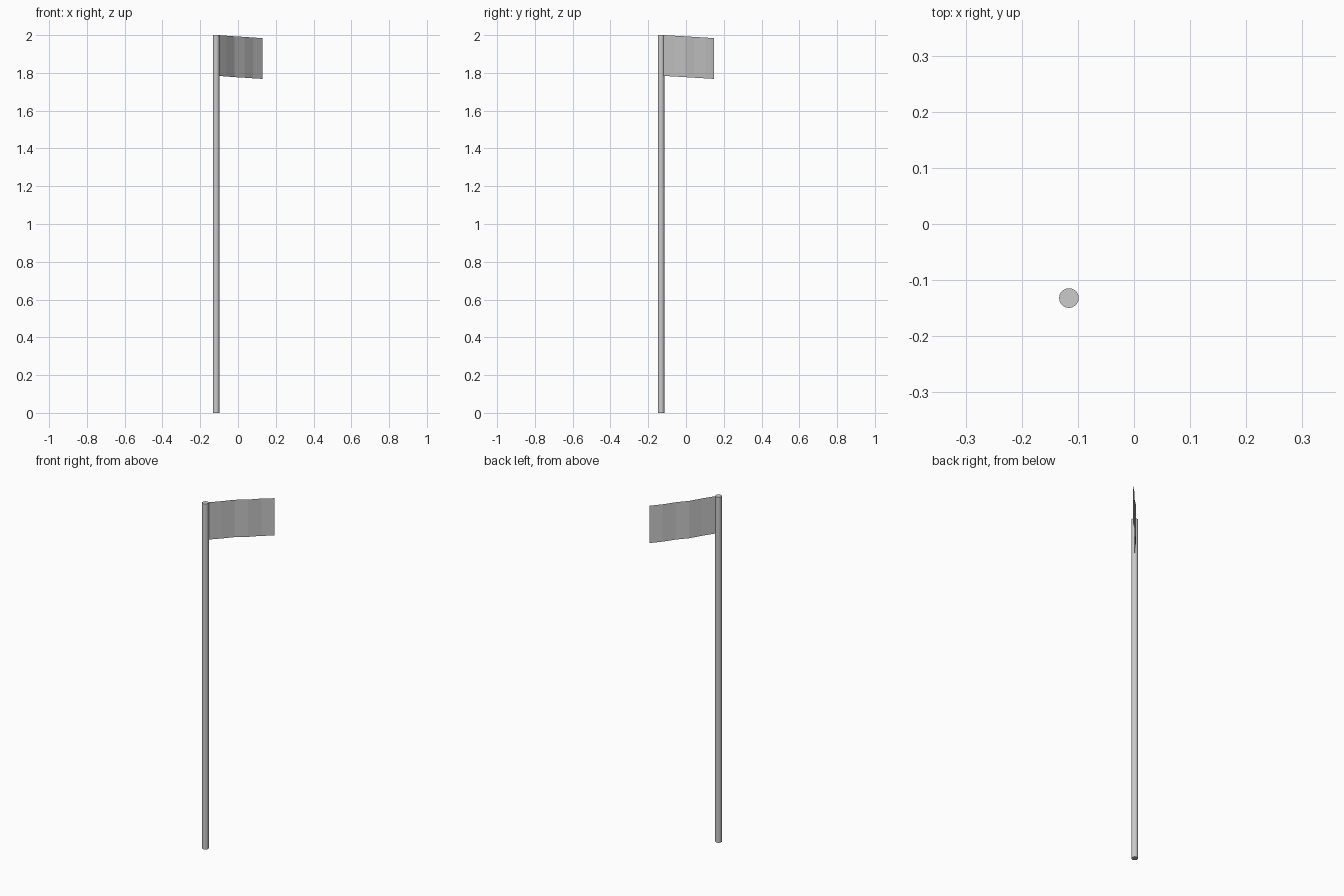
import bpy
import bmesh
from mathutils import Vector

if "Cube" in bpy.data.objects:
    bpy.data.objects.remove(bpy.data.objects["Cube"])

# Pole: plain round post, full height
bpy.ops.mesh.primitive_cylinder_add(vertices=20, radius=0.0175, depth=2.0,
                                    location=(-0.116, -0.132, 1.0))
pole = bpy.context.object
pole.name = "pole"
bpy.ops.object.shade_smooth_by_angle()

# Flag: single wavy sheet of five flat panels, sagging slightly outward
start = Vector((-0.104, -0.119, 0))
end = Vector((0.131, 0.149, 0))
along = end - start
side = Vector((-along.y, along.x, 0)).normalized()
ripple = [0, 0.004, 0.011, 0.004, 0.006, 0]

bm = bmesh.new()
columns = []
for i, offset in enumerate(ripple):
    t = i / (len(ripple) - 1)
    p = start + along * t + side * offset
    top = 2.0 - 0.016 * t
    columns.append([bm.verts.new((p.x, p.y, z)) for z in (top - 0.216, top)])
for a, b in zip(columns, columns[1:]):
    bm.faces.new((a[0], b[0], b[1], a[1]))
mesh = bpy.data.meshes.new("flag")
bm.to_mesh(mesh)
bm.free()
flag = bpy.data.objects.new("flag", mesh)
bpy.context.collection.objects.link(flag)
